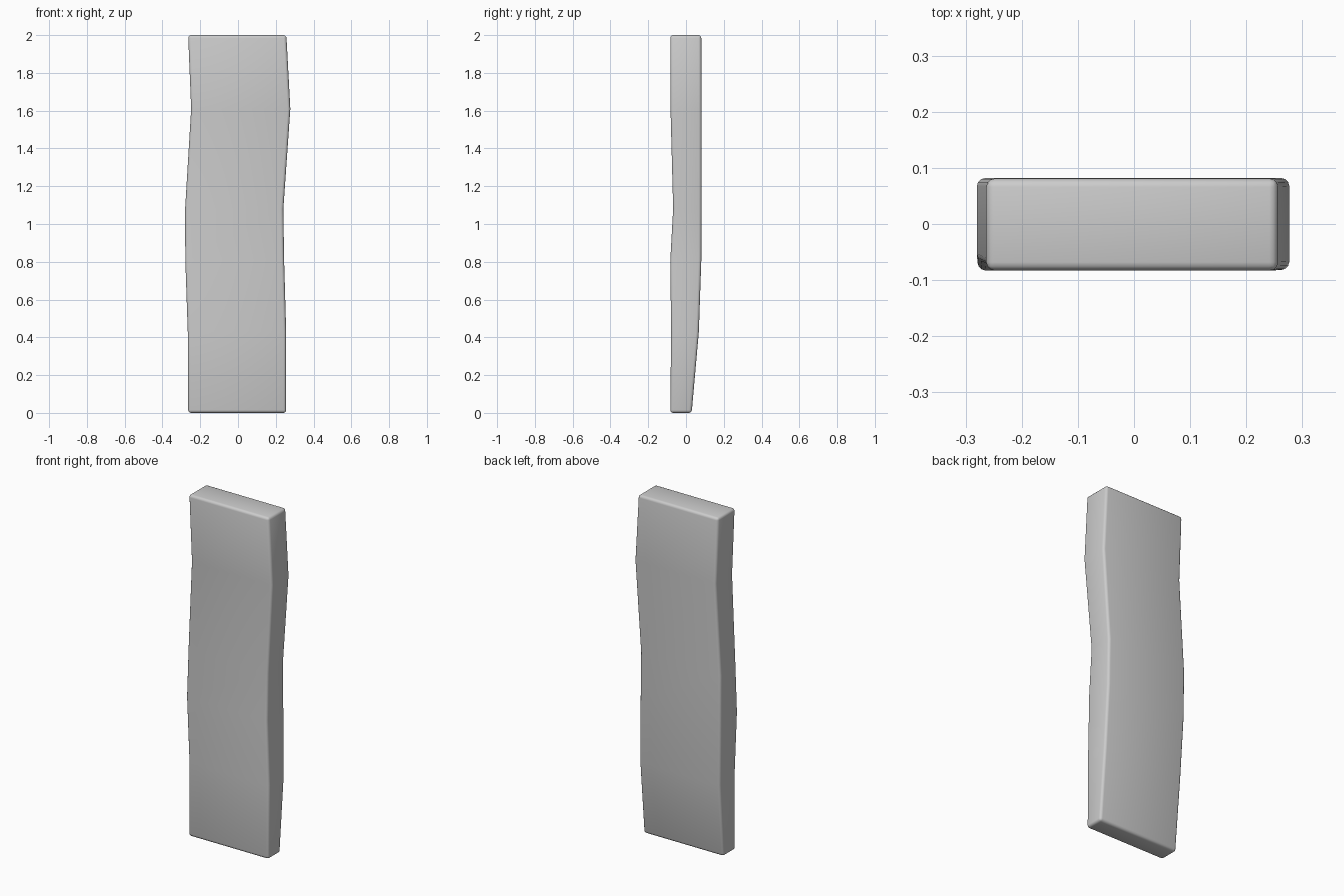
import bpy
import bmesh

if "Cube" in bpy.data.objects:
    bpy.data.objects.remove(bpy.data.objects["Cube"])

# Plank outline stations: z, left x, right x, front y, back y
stations = [
    (0.00, -0.264, 0.255, -0.083, 0.030),
    (0.43, -0.266, 0.255, -0.079, 0.068),
    (0.81, -0.279, 0.244, -0.083, 0.081),
    (1.08, -0.280, 0.240, -0.068, 0.082),
    (1.61, -0.248, 0.277, -0.082, 0.082),
    (2.00, -0.264, 0.256, -0.083, 0.081),
]

# Warped wooden plank lofted through the stations
bm = bmesh.new()
rings = [[bm.verts.new(p) for p in ((l, f, z), (r, f, z), (r, b, z), (l, b, z))]
         for z, l, r, f, b in stations]
for low, high in zip(rings, rings[1:]):
    for i in range(4):
        j = (i + 1) % 4
        bm.faces.new((low[i], low[j], high[j], high[i]))
bm.faces.new(reversed(rings[0]))
bm.faces.new(rings[-1])
bmesh.ops.recalc_face_normals(bm, faces=bm.faces)

mesh = bpy.data.meshes.new("plank")
bm.to_mesh(mesh)
bm.free()
plank = bpy.data.objects.new("plank", mesh)
bpy.context.collection.objects.link(plank)

# Rounded rims, smooth shading
bevel = plank.modifiers.new("rounded_edges", 'BEVEL')
bevel.width = 0.015
bevel.segments = 3
bevel.limit_method = 'ANGLE'
bevel.angle_limit = 0.8
bpy.context.view_layer.objects.active = plank
plank.select_set(True)
bpy.ops.object.shade_smooth()
